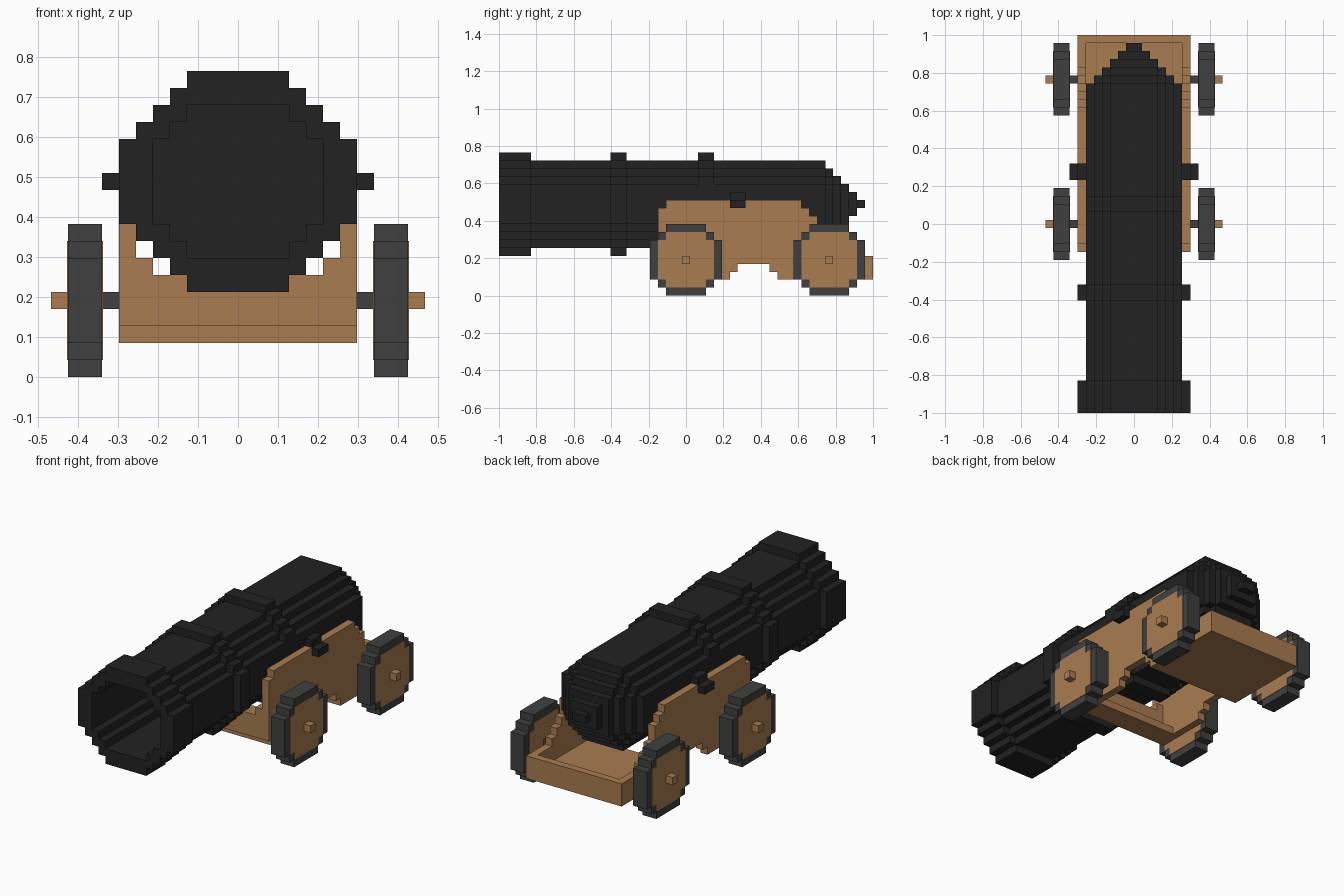
import bpy, bmesh

if "Cube" in bpy.data.objects:
    bpy.data.objects.remove(bpy.data.objects["Cube"], do_unlink=True)

U = 2 / 47  # size of one block


def material(name, rgb):
    m = bpy.data.materials.new(name)
    m.use_nodes = True
    m.diffuse_color = (*rgb, 1)
    bsdf = m.node_tree.nodes["Principled BSDF"]
    bsdf.inputs["Base Color"].default_value = (*rgb, 1)
    bsdf.inputs["Roughness"].default_value = 0.8
    return m


IRON = material("black iron", (0.016, 0.016, 0.016))
GREY = material("dark grey metal", (0.051, 0.051, 0.051))
WOOD = material("brown wood", (0.397, 0.202, 0.082))


def stepped_disc(half, reach, cu, cv, limit=99):
    """Blocky round outline: full width for five rows, then one block in per row."""
    right, last = [], None
    for d in range(-reach, reach + 1):
        w = min(half, half + 2 - abs(d), limit)
        z = cv + d - 0.5
        if w != last:
            if last is not None:
                right.append((last, z))
            right.append((w, z))
        last = w
    right.append((last, cv + reach + 0.5))
    return [(cu + w, z) for w, z in right] + [(cu - w, z) for w, z in reversed(right)]


def rect(u0, u1, v0, v1):
    return [(u0, v0), (u1, v0), (u1, v1), (u0, v1)]


def part(name, mat, axis, *slabs):
    """Object made of outlines extruded along x or y; slab = (outline, start, end)."""
    bm = bmesh.new()
    for outline, a, b in slabs:
        rings = []
        for t in (a, b):
            rings.append([bm.verts.new((t * U, u * U - 1, v * U) if axis == "x"
                                       else (u * U, t * U - 1, v * U)) for u, v in outline])
        bm.faces.new(rings[0])
        bm.faces.new(rings[1][::-1])
        n = len(outline)
        for i in range(n):
            j = (i + 1) % n
            bm.faces.new((rings[0][j], rings[0][i], rings[1][i], rings[1][j]))
    bmesh.ops.recalc_face_normals(bm, faces=bm.faces[:])
    me = bpy.data.meshes.new(name)
    bm.to_mesh(me)
    bm.free()
    ob = bpy.data.objects.new(name, me)
    bpy.context.collection.objects.link(ob)
    me.materials.append(mat)
    return ob


def barrel_disc(h, limit=99):
    return stepped_disc(h, h - 1, 0, 11.5, limit)


# Barrel, bands and the hollow bore
bore = part("bore_cutter", IRON, "y", (barrel_disc(5), -1, 30))
bore.hide_render = True
hollow = [
    part("barrel", IRON, "y", (barrel_disc(6), 4, 41)),
    part("muzzle_band", IRON, "y", (barrel_disc(7), 0, 4)),
    part("middle_band", IRON, "y", (barrel_disc(7), 14, 16)),
    part("rear_band", IRON, "y", (barrel_disc(7, 6), 25, 27)),
]
for ob in hollow:
    mod = ob.modifiers.new("bore", "BOOLEAN")
    mod.operation = "DIFFERENCE"
    mod.solver = "EXACT"
    mod.object = bore
    bpy.context.view_layer.objects.active = ob
    bpy.ops.object.modifier_apply(modifier=mod.name)
bpy.data.objects.remove(bore, do_unlink=True)

# Stepped breech narrowing to the knob
part("breech", IRON, "y", *[(barrel_disc(5 - i), 41 + i, 42 + i) for i in range(5)])

# Carriage floor, rear board and front brace
part("carriage_floor", WOOD, "y", (rect(-6, 6, 2, 3), 35, 46))
part("rear_board", WOOD, "y", (rect(-7, 7, 2, 5), 46, 47))
part("front_brace", WOOD, "y",
     ([(-6, 3), (6, 3), (6, 7), (5, 7), (5, 6), (-5, 6), (-5, 7), (-6, 7)], 20, 22),
     (rect(-6, 6, 2, 3), 21, 24))

# Side cheek outline (y, z): arched underneath, stepping down to the rear
CHEEK = [(20, 3), (21, 3), (21, 2), (29, 2), (29, 3), (30, 3), (30, 4), (34, 4),
         (34, 3), (35, 3), (35, 2), (46, 2), (46, 5), (43, 5), (43, 6), (42, 6),
         (42, 7), (41, 7), (41, 8), (40, 8), (40, 10), (39, 10), (39, 11),
         (38, 11), (38, 12), (21, 12), (21, 11), (20, 11)]

for s, side in ((1, "left"), (-1, "right")):
    part(side + "_cheek", WOOD, "x", (CHEEK, 6 * s, 7 * s))
    part(side + "_trunnion", IRON, "x",
         (rect(29, 31, 11, 12), 5.5 * s, 8 * s), (rect(29, 31, 12, 13), 5.5 * s, 7 * s))
    # Wheels with wooden panels set in a metal rim
    for y, end in ((23.5, "front"), (41.5, "rear")):
        tag = end + "_" + side
        part(tag + "_wheel_rim", GREY, "x", (stepped_disc(4.5, 4, y, 4.5), 8 * s, 10 * s))
        part(tag + "_wheel_panel", WOOD, "x",
             (stepped_disc(3.5, 3, y, 4.5), 7.95 * s, 10.05 * s))
        part(tag + "_axle", GREY, "x", (rect(y - .5, y + .5, 4, 5), 7 * s, 8 * s))
        part(tag + "_axle_tip", WOOD, "x", (rect(y - .5, y + .5, 4, 5), 10 * s, 11 * s))
